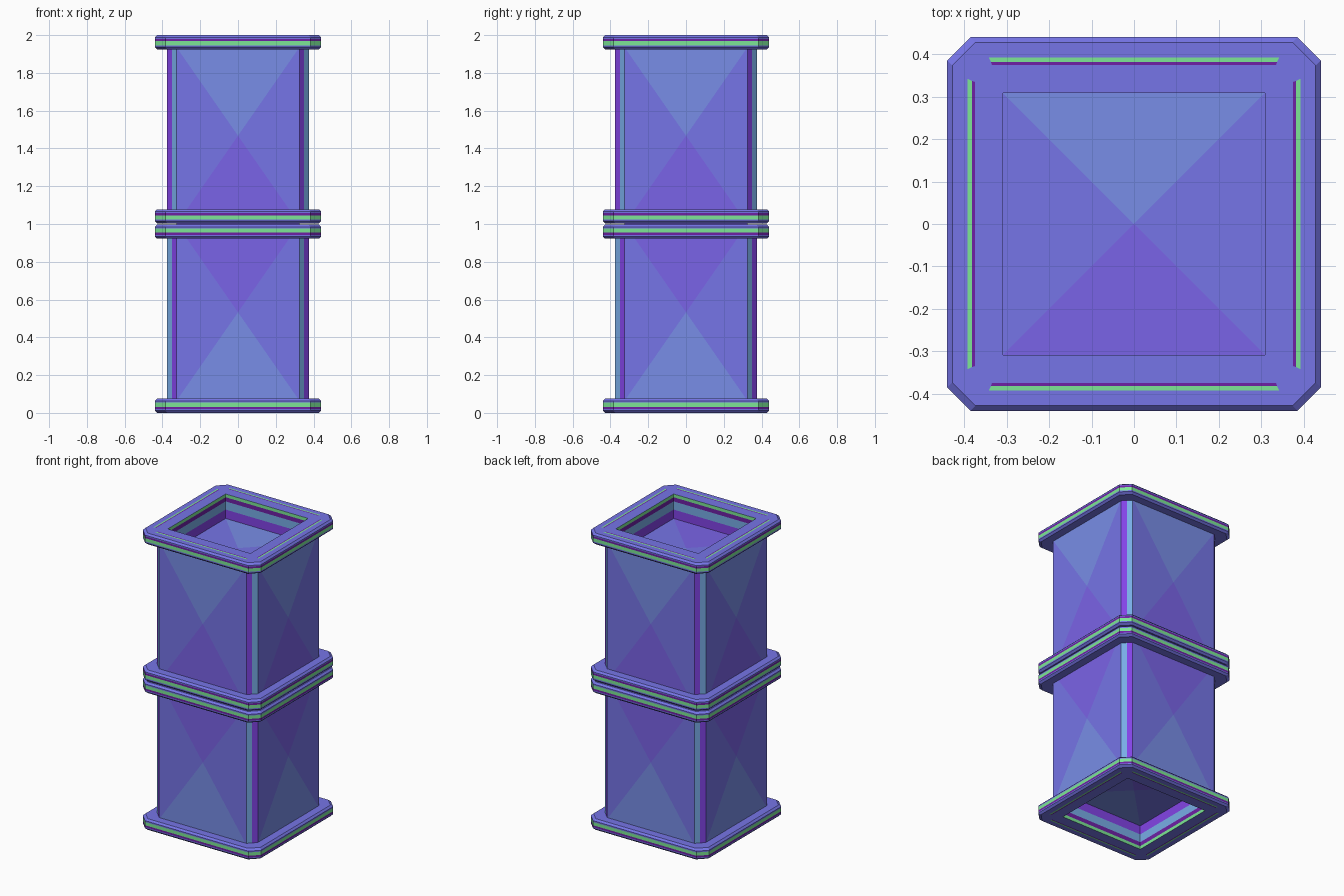
import bpy, bmesh, math
from mathutils import Matrix

if "Cube" in bpy.data.objects:
    bpy.data.objects.remove(bpy.data.objects["Cube"])

def lin(c):
    c /= 255
    return c / 12.92 if c <= 0.04045 else ((c + 0.055) / 1.055) ** 2.4

COLOURS = [("lavender", (128, 127, 250)), ("pale_blue", (128, 150, 245)),
           ("violet", (130, 106, 245)), ("sky_blue", (125, 180, 240)),
           ("bright_purple", (135, 70, 238)), ("green", (125, 230, 150)),
           ("dark_purple", (110, 32, 165))]
MATS = []
for name, rgb in COLOURS:
    m = bpy.data.materials.new(name)
    m.diffuse_color = (*[lin(c) for c in rgb], 1)
    m.use_nodes = True
    m.node_tree.nodes["Principled BSDF"].inputs["Base Color"].default_value = m.diffuse_color
    MATS.append(m)
BASE, PALE, VIOLET, SKY, PURPLE, GREEN, DARK = range(7)

def ring(bm, h, z, c):
    """Square loop of half width h with corner chamfer c."""
    k = h - c
    pts = [(-k, -h), (k, -h), (h, -k), (h, k), (k, h), (-k, h), (-h, k), (-h, -k)]
    return [bm.verts.new((x, y, z)) for x, y in pts]

def loft(bm, profile):
    """profile rows: half width, z, chamfer, colour of band to next row, colour on corners."""
    rings = [ring(bm, *row[:3]) for row in profile]
    for a, b, row in zip(rings, rings[1:], profile):
        for i in range(8):
            j = (i + 1) % 8
            f = bm.faces.new((a[i], a[j], b[j], b[i]))
            f.material_index = row[4] if i % 2 else row[3]
    return rings

def finish(bm, name):
    """Make the part for the upper half, plus a turned copy for the lower half."""
    bmesh.ops.remove_doubles(bm, verts=bm.verts, dist=0.0002)
    bmesh.ops.dissolve_degenerate(bm, edges=bm.edges, dist=0.0001)
    me = bpy.data.meshes.new(name)
    bm.to_mesh(me)
    bm.free()
    for m in MATS:
        me.materials.append(m)
    for prefix, rot in (("upper_", 0), ("lower_", math.pi)):
        o = bpy.data.objects.new(prefix + name, me)
        o.location.z = 1
        o.rotation_euler.x = rot
        bpy.context.collection.objects.link(o)

def flange_edge(z):
    """Underside and striped outer edge of a flange whose bottom is at z."""
    c = 0.055
    return [(0.34, z, 0.04, BASE, BASE), (0.428, z, c, BASE, BASE),
            (0.44, z + 0.012, c, BASE, BASE), (0.44, z + 0.021, c, GREEN, GREEN),
            (0.44, z + 0.043, c, DARK, DARK), (0.44, z + 0.055, c, BASE, BASE),
            (0.44, z + 0.063, c, BASE, BASE), (0.428, z + 0.075, c, BASE, BASE)]

def triangles(bm, corners, centre, colours):
    mid = bm.verts.new(centre)
    vs = [bm.verts.new(p) for p in corners]
    for i, col in enumerate(colours):
        bm.faces.new((vs[i], vs[(i + 1) % 4], mid)).material_index = col

# Duct walls: four panels with crossed triangles, corners split in two strips
bm = bmesh.new()
Z0, Z1 = 0.0, 0.935
for side in range(4):
    old = set(bm.verts)
    triangles(bm, [(-.325, -.375, Z0), (.325, -.375, Z0), (.325, -.375, Z1), (-.325, -.375, Z1)],
              (0, -.375, (Z0 + Z1) / 2), (VIOLET, BASE, PALE, BASE))
    for p, q, col in (((-.35, -.35), (-.325, -.375), SKY), ((.325, -.375), (.35, -.35), PURPLE)):
        f = bm.faces.new([bm.verts.new(v) for v in
                          ((*p, Z0 + .01), (*q, Z0 + .01), (*q, Z1), (*p, Z1))])
        f.material_index = col
    new = [v for v in bm.verts if v not in old]
    bmesh.ops.rotate(bm, verts=new, matrix=Matrix.Rotation(side * math.pi / 2, 3, 'Z'))
finish(bm, "duct_walls")

# Joint flange at the middle
bm = bmesh.new()
loft(bm, flange_edge(0.003) + [(0.36, 0.078, 0.045, BASE, BASE)])
finish(bm, "joint_flange")

# End flange with the striped opening and recessed end plate
bm = bmesh.new()
loft(bm, flange_edge(0.925) + [
    (0.392, 1, 0.05, GREEN, BASE), (0.382, 1, 0.045, DARK, BASE),
    (0.375, 1, 0.04, BASE, BASE), (0.308, 1, 0, GREEN, GREEN),
    (0.308, 0.978, 0, DARK, DARK), (0.308, 0.95, 0, SKY, SKY),
    (0.308, 0.895, 0, PURPLE, PURPLE), (0.308, 0.835, 0, BASE, BASE)])
h, z = 0.308, 0.835
triangles(bm, [(-h, -h, z), (h, -h, z), (h, h, z), (-h, h, z)], (0, 0, z),
          (VIOLET, BASE, PALE, BASE))
finish(bm, "end_flange")
